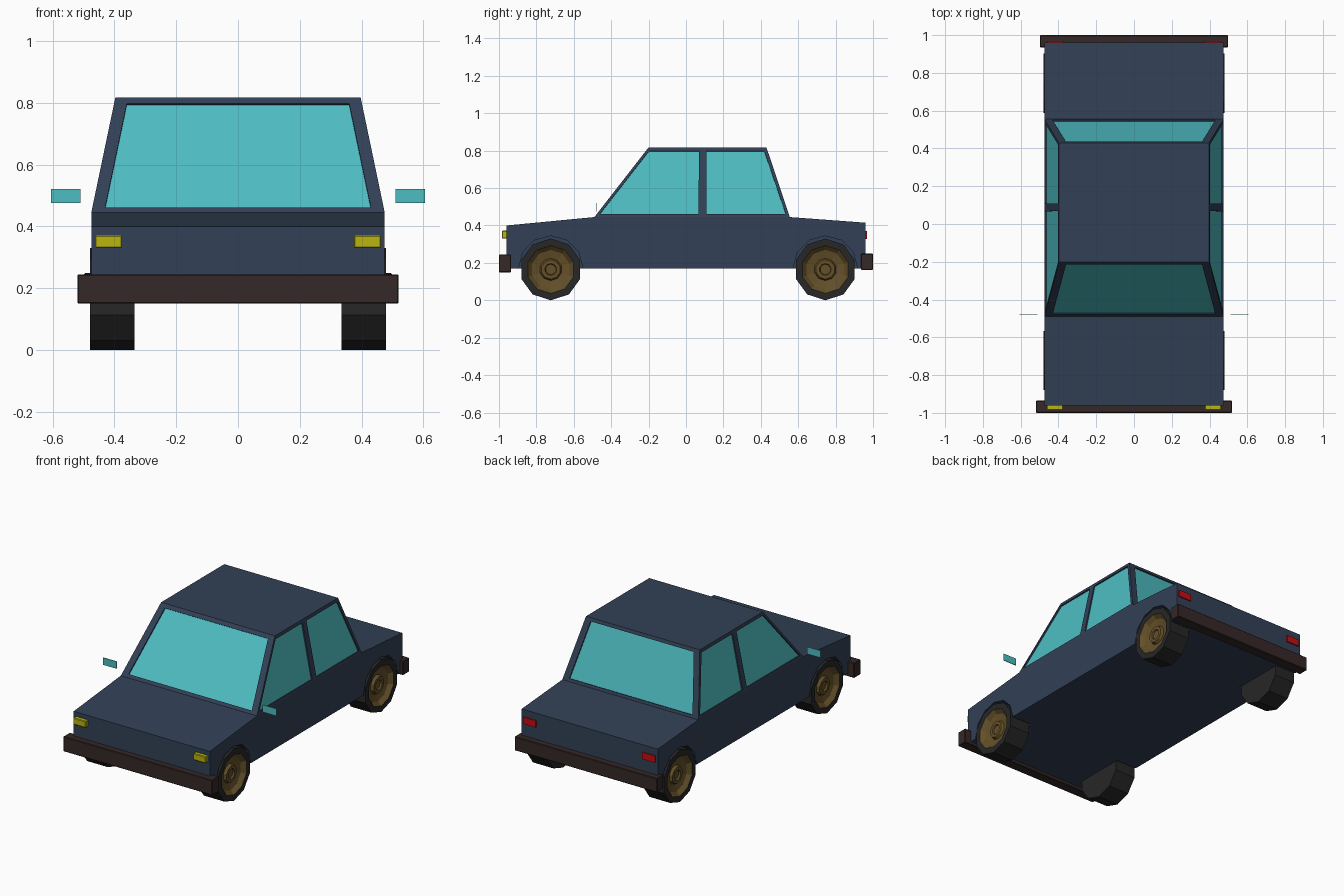
import bpy, bmesh, math
from mathutils import Vector

if "Cube" in bpy.data.objects:
    bpy.data.objects.remove(bpy.data.objects["Cube"], do_unlink=True)


def material(name, rgb):
    m = bpy.data.materials.new(name)
    m.use_nodes = True
    m.diffuse_color = (*rgb, 1)
    m.node_tree.nodes["Principled BSDF"].inputs["Base Color"].default_value = (*rgb, 1)
    return m


NAVY = material("navy paint", (0.032, 0.052, 0.092))
GLASS = material("teal glass", (0.076, 0.51, 0.54))
TRIM = material("dark brown trim", (0.035, 0.021, 0.020))
RUBBER = material("black rubber", (0.020, 0.020, 0.021))
RIM = material("bronze rim", (0.127, 0.080, 0.022))
YELLOW = material("yellow lamp", (0.50, 0.46, 0.005))
RED = material("red lamp", (0.58, 0.004, 0.006))


def finish(bm, name, *mats):
    bmesh.ops.remove_doubles(bm, verts=bm.verts, dist=1e-5)
    bmesh.ops.recalc_face_normals(bm, faces=bm.faces)
    mesh = bpy.data.meshes.new(name)
    bm.to_mesh(mesh)
    bm.free()
    for m in mats:
        mesh.materials.append(m)
    ob = bpy.data.objects.new(name, mesh)
    bpy.context.collection.objects.link(ob)
    return ob


def face(bm, points, index=0):
    f = bm.faces.new([bm.verts.new(p) for p in points])
    f.material_index = index
    return f


def box(name, mat, x, y, z, bevel=0):
    bm = bmesh.new()
    bmesh.ops.create_cube(bm, size=1)
    for v in bm.verts:
        v.co = [(a + b) / 2 + c * (b - a) for c, (a, b) in zip(v.co, (x, y, z))]
    if bevel:
        bmesh.ops.bevel(bm, geom=bm.edges[:], offset=bevel, segments=1, affect='EDGES')
    return finish(bm, name, mat)


def lathe(name, side, centre, profile, sides, mats):
    """Turn (x, radius, material) rings about the axle; both ends are capped."""
    bm = bmesh.new()
    rings = [[(side * x, centre[0] + r * math.sin(i * math.tau / sides),
               centre[1] + r * math.cos(i * math.tau / sides)) for i in range(sides)]
             for x, r, _ in profile]
    for a, b, p in zip(rings, rings[1:], profile[1:]):
        for i in range(sides):
            j = (i + 1) % sides
            face(bm, (a[i], a[j], b[j], b[i]), p[2])
    face(bm, rings[0], profile[0][2])
    face(bm, rings[-1], profile[-1][2])
    return finish(bm, name, *mats)


# Lower body: side profile extruded across the width
HALF = 0.475
profile = [(-0.96, 0.17), (-0.96, 0.40), (-0.49, 0.445),
           (0.555, 0.445), (0.96, 0.415), (0.96, 0.17)]
bm = bmesh.new()
left = [(HALF, y, z) for y, z in profile]
right = [(-HALF, y, z) for y, z in profile]
face(bm, left)
face(bm, right)
for i in range(len(profile)):
    j = (i + 1) % len(profile)
    face(bm, (left[i], left[j], right[j], right[i]))
body = finish(bm, "body", NAVY)

# Wheels, and arches cut around them
wheel_profile = [(0.335, 0.165, 0), (0.479, 0.165, 0), (0.479, 0.128, 0),
                 (0.455, 0.105, 1), (0.445, 0.060, 1), (0.462, 0.052, 1),
                 (0.462, 0.032, 1), (0.452, 0.028, 1)]
for end, y in (("front", -0.723), ("rear", 0.745)):
    for tag, side in (("left", 1), ("right", -1)):
        lathe(f"{end}_{tag}_wheel", side, (y, 0.165), wheel_profile, 10, (RUBBER, RIM))
        cutter = lathe("arch_cutter", side, (y, 0.172),
                       [(0.33, 0.172, 0), (0.6, 0.172, 0)], 12, (NAVY,))
        cutter.hide_render = True
        mod = body.modifiers.new("arch", 'BOOLEAN')
        mod.operation, mod.solver, mod.object = 'DIFFERENCE', 'EXACT', cutter
        with bpy.context.temp_override(object=body, active_object=body):
            bpy.ops.object.modifier_apply(modifier=mod.name)
        bpy.data.objects.remove(cutter, do_unlink=True)

# Cabin: tapered shell with recessed panes
Z0, Z1, TOP = 0.445, 0.818, 0.397
GZ0, GZ1 = 0.462, 0.798
middle = Vector((0, 0.1, 0.6))
bm = bmesh.new()


def window(outer, inner):
    """Frame between two outlines, with the glass set a little into it."""
    outer, inner = [Vector(p) for p in outer], [Vector(p) for p in inner]
    n = (outer[1] - outer[0]).cross(outer[3] - outer[0]).normalized()
    if n.dot(outer[0] - middle) < 0:
        n = -n
    sunk = [p - n * 0.008 for p in inner]
    for a, b in ((outer, inner), (inner, sunk)):
        for i in range(4):
            j = (i + 1) % 4
            face(bm, (a[i], a[j], b[j], b[i]))
    face(bm, sunk, 1)


def at(low, high, z):
    return low + (high - low) * (z - Z0) / (Z1 - Z0)


def end_window(low, high):
    def outline(xb, xt, zb, zt):
        yb, yt = at(low, high, zb), at(low, high, zt)
        return [(-xb, yb, zb), (xb, yb, zb), (xt, yt, zt), (-xt, yt, zt)]
    window(outline(HALF, TOP, Z0, Z1), outline(0.43, 0.36, GZ0, GZ1))


def side_window(side, outer, inner):
    def outline(ys, zb, zt):
        xb, xt = side * at(HALF, TOP, zb), side * at(HALF, TOP, zt)
        return [(xb, ys[0], zb), (xb, ys[1], zb), (xt, ys[2], zt), (xt, ys[3], zt)]
    window(outline(outer, Z0, Z1), outline(inner, GZ0, GZ1))


F0, F1, R0, R1, MID = -0.49, -0.20, 0.555, 0.43, 0.088
end_window(F0, F1)
end_window(R0, R1)
for side in (1, -1):
    side_window(side, (F0, MID, MID, F1), (-0.46, 0.066, 0.070, -0.198))
    side_window(side, (MID, R0, R1, MID), (0.109, 0.533, 0.418, 0.109))
for x, z, y0, y1 in ((HALF, Z0, F0, R0), (TOP, Z1, F1, R1)):
    face(bm, [(x, y0, z), (x, MID, z), (x, y1, z), (-x, y1, z), (-x, MID, z), (-x, y0, z)])
finish(bm, "cabin", NAVY, GLASS)

# Bumpers
box("front_bumper", TRIM, (-0.52, 0.52), (-1.0, -0.935), (0.15, 0.245), 0.004)
box("rear_bumper", TRIM, (-0.498, 0.498), (0.935, 1.0), (0.162, 0.25), 0.004)

# Lamps and door mirrors
for tag, side in (("left", 1), ("right", -1)):
    def span(a, b):
        return sorted((side * a, side * b))
    box(f"{tag}_headlight", YELLOW, span(0.375, 0.463), (-0.985, -0.955), (0.33, 0.372), 0.004)
    box(f"{tag}_tail_light", RED, span(0.372, 0.46), (0.955, 0.968), (0.328, 0.37))
    box(f"{tag}_mirror", GLASS, span(0.51, 0.605), (-0.482, -0.478), (0.476, 0.521))
